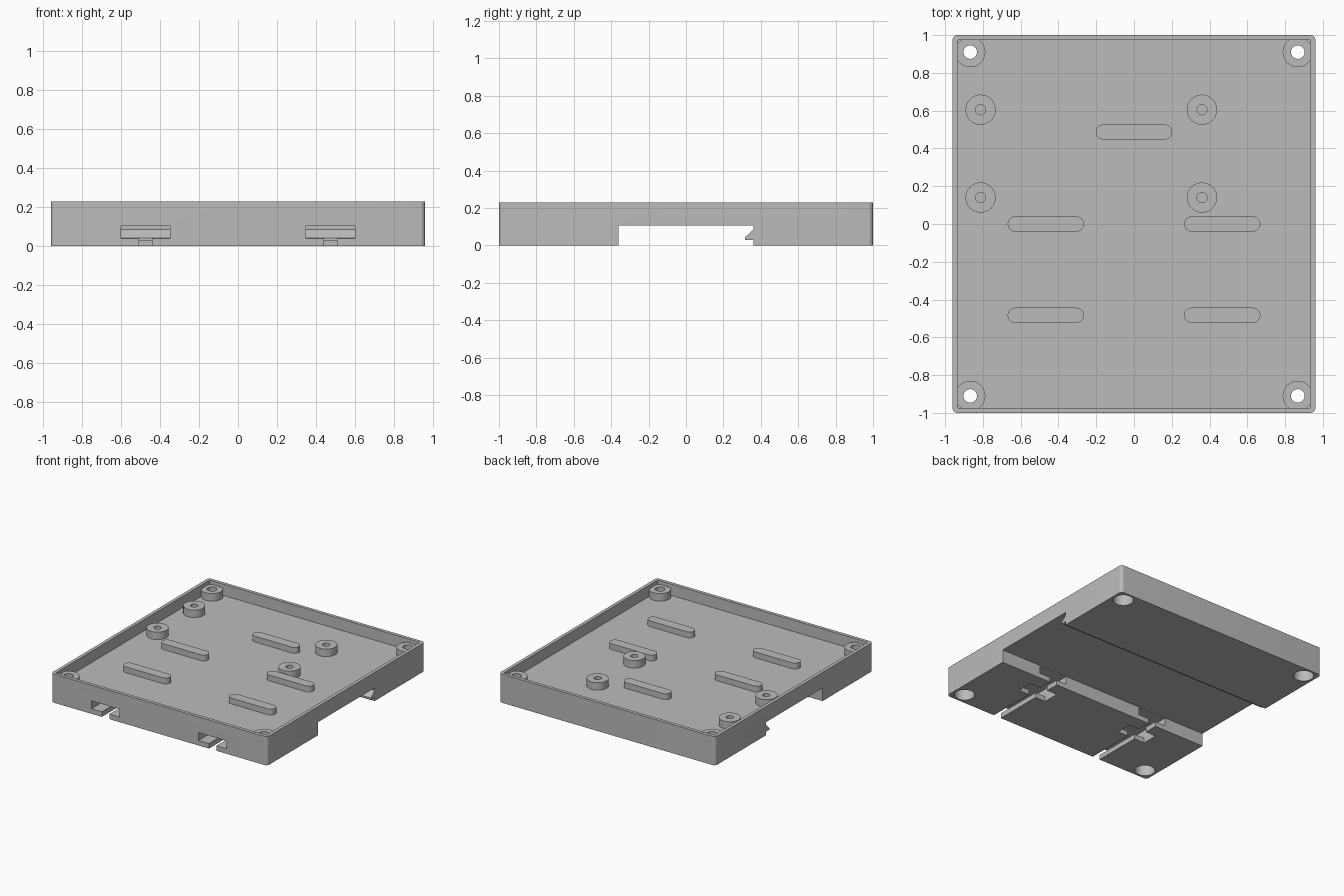
import bpy, bmesh, math
from mathutils import Matrix

cube = bpy.data.objects.get("Cube")
if cube:
    bpy.data.objects.remove(cube, do_unlink=True)

grey = bpy.data.materials.new("plain grey")
grey.use_nodes = True
grey.diffuse_color = (0.5, 0.5, 0.5, 1)
grey.node_tree.nodes["Principled BSDF"].inputs["Base Color"].default_value = (0.5, 0.5, 0.5, 1)


def prism(name, outline, low, high, along_x=False):
    """Extrude an outline upwards, or a (y, z) outline along x."""
    bm = bmesh.new()
    if along_x:
        base = [bm.verts.new((low, a, b)) for a, b in outline]
        move = (high - low, 0, 0)
    else:
        base = [bm.verts.new((a, b, low)) for a, b in outline]
        move = (0, 0, high - low)
    face = bm.faces.new(base)
    top = bmesh.ops.extrude_face_region(bm, geom=[face])["geom"]
    bmesh.ops.translate(bm, vec=move, verts=[v for v in top if isinstance(v, bmesh.types.BMVert)])
    bmesh.ops.recalc_face_normals(bm, faces=bm.faces)
    mesh = bpy.data.meshes.new(name)
    bm.to_mesh(mesh)
    bm.free()
    mesh.materials.append(grey)
    obj = bpy.data.objects.new(name, mesh)
    bpy.context.collection.objects.link(obj)
    return obj


def rounded(x, y, half_x, half_y, r, steps=8):
    """Rounded rectangle; equal radius and half size gives a circle."""
    points = []
    for quarter, (sx, sy) in enumerate([(1, 1), (-1, 1), (-1, -1), (1, -1)]):
        for i in range(steps + 1):
            a = (quarter + i / steps) * math.pi / 2
            p = (x + sx * (half_x - r) + r * math.cos(a), y + sy * (half_y - r) + r * math.sin(a))
            if not points or math.dist(p, points[-1]) > 1e-5:
                points.append(p)
    if math.dist(points[0], points[-1]) < 1e-5:
        points.pop()
    return points


def circle(x, y, r):
    return rounded(x, y, r, r, r)


def box(name, x0, x1, y0, y1, z0, z1):
    return prism(name, [(x0, y0), (x1, y0), (x1, y1), (x0, y1)], z0, z1)


def cut(obj, cutters):
    for c in cutters:
        mod = obj.modifiers.new("cut", 'BOOLEAN')
        mod.operation, mod.solver, mod.object = 'DIFFERENCE', 'EXACT', c
    bpy.context.view_layer.update()
    result = obj.evaluated_get(bpy.context.evaluated_depsgraph_get())
    mesh = bpy.data.meshes.new_from_object(result)
    obj.modifiers.clear()
    obj.data = mesh
    for c in cutters:
        bpy.data.objects.remove(c, do_unlink=True)


def smooth(obj):
    bpy.ops.object.select_all(action='DESELECT')
    obj.select_set(True)
    bpy.context.view_layer.objects.active = obj
    bpy.ops.object.shade_smooth_by_angle(angle=math.radians(30))


FLOOR, BOSS_TOP, RIM = 0.14, 0.20, 0.23
corners = [(sx * 0.867, sy * 0.91) for sx in (-1, 1) for sy in (-1, 1)]

# Tray with its recess
tray = prism("tray", rounded(0, 0, 0.96, 1.0, 0.025), 0, RIM)
cutters = [box("recess", -0.933, 0.933, -0.973, 0.973, FLOOR, 0.4)]

# Rail channel underneath, leaving a hooked lip on its back wall
channel = [(-0.36, -0.1), (0.36, -0.1), (0.36, 0.028), (0.315, 0.028),
           (0.315, 0.042), (0.36, 0.085), (0.36, 0.105), (-0.36, 0.105)]
cutters.append(prism("rail_channel", channel, -1.2, 1.2, along_x=True))

# Stepped clip slots opening at the front
for x in (-0.475, 0.475):
    cutters += [box("clip_slot", x - 0.125, x + 0.125, -1.1, -0.34, 0.04, 0.104),
                box("clip_neck", x - 0.033, x + 0.033, -1.1, -0.34, -0.1, 0.06),
                box("clip_notch", x - 0.125, x + 0.125, -0.6, -0.47, -0.1, 0.06)]

# Screw holes with wide counterbores from below
for x, y in corners:
    cutters += [prism("screw_hole", circle(x, y, 0.036), -0.1, 0.4),
                prism("counterbore", circle(x, y, 0.075), -0.1, 0.1)]
cut(tray, cutters)
smooth(tray)


# Corner bosses and board standoffs
def boss(name, x, y, hole):
    obj = prism(name, circle(x, y, 0.08), FLOOR - 0.01, BOSS_TOP)
    cut(obj, [prism("bore", circle(x, y, hole), 0, 0.4)])
    smooth(obj)


for x, y in corners:
    boss("corner_boss", x, y, 0.036)
for x in (-0.812, 0.36):
    for y in (0.14, 0.605):
        boss("standoff", x, y, 0.027)

# Raised oblong ridges
for x, y in [(0, 0.487), (-0.467, 0), (0.467, 0), (-0.467, -0.483), (0.467, -0.483)]:
    smooth(prism("ridge", rounded(x, y, 0.202, 0.04, 0.04), FLOOR - 0.01, 0.187))
